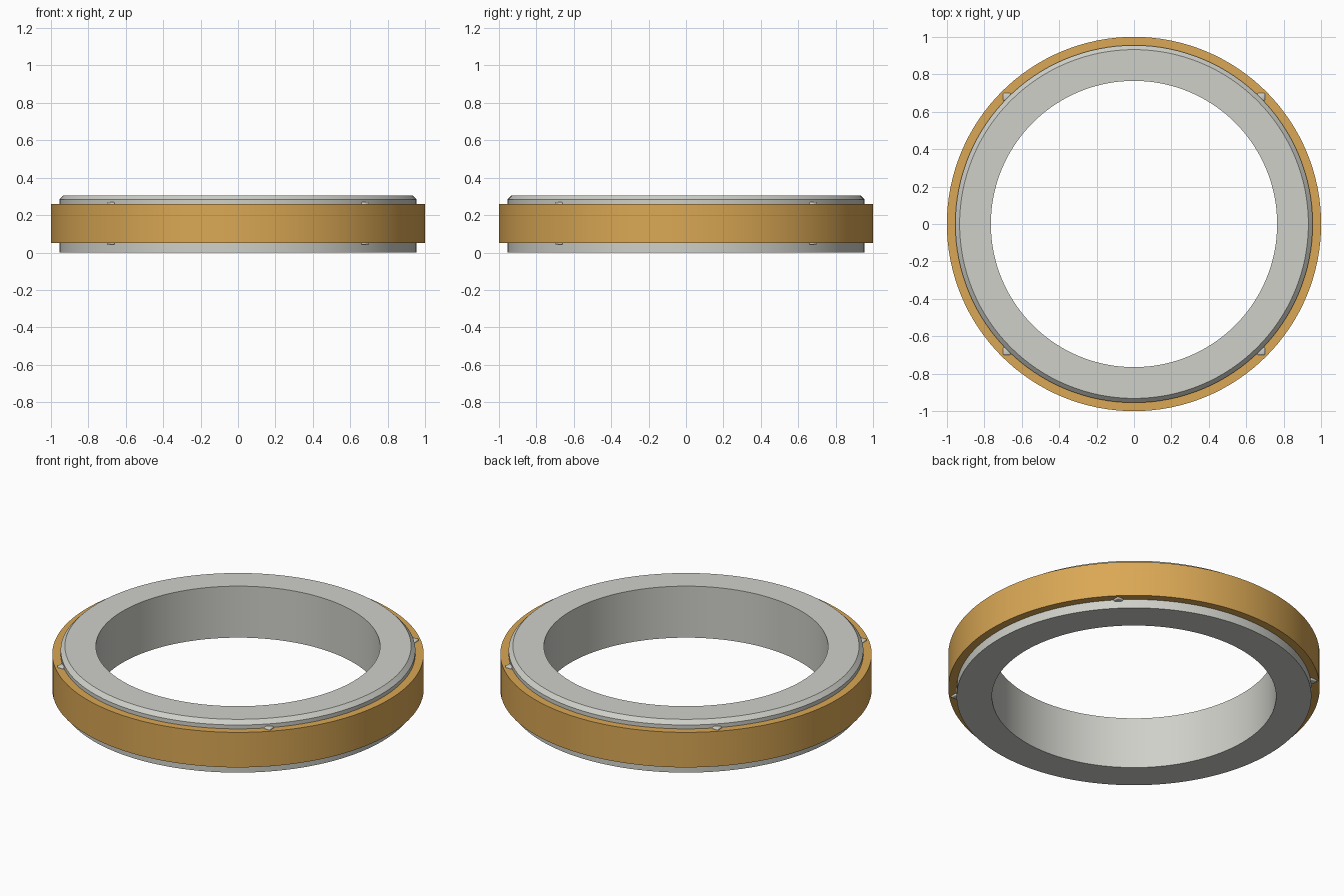
import bpy, bmesh, math

cube = bpy.data.objects.get("Cube")
if cube:
    bpy.data.objects.remove(cube, do_unlink=True)


def material(name, rgb):
    mat = bpy.data.materials.new(name)
    mat.use_nodes = True
    color = (*rgb, 1.0)
    mat.diffuse_color = color
    mat.node_tree.nodes["Principled BSDF"].inputs["Base Color"].default_value = color
    return mat


steel = material("light grey", (0.63, 0.63, 0.59))
gold = material("gold", (0.70, 0.39, 0.09))


def finish(name, bm, mat, angle):
    bmesh.ops.recalc_face_normals(bm, faces=bm.faces)
    mesh = bpy.data.meshes.new(name)
    bm.to_mesh(mesh)
    bm.free()
    mesh.materials.append(mat)
    obj = bpy.data.objects.new(name, mesh)
    bpy.context.collection.objects.link(obj)
    bpy.ops.object.select_all(action="DESELECT")
    obj.select_set(True)
    bpy.context.view_layer.objects.active = obj
    bpy.ops.object.shade_smooth_by_angle(angle=math.radians(angle))
    return obj


def turned_ring(name, profile, mat, steps=128):
    """Revolve a closed (radius, height) profile around z."""
    bm = bmesh.new()
    verts = [bm.verts.new((r, 0, z)) for r, z in profile]
    edges = [bm.edges.new((v, verts[i - 1])) for i, v in enumerate(verts)]
    bmesh.ops.spin(bm, geom=verts + edges, axis=(0, 0, 1), cent=(0, 0, 0),
                   angle=math.tau, steps=steps, use_merge=True)
    bmesh.ops.remove_doubles(bm, verts=bm.verts, dist=0.0001)
    return finish(name, bm, mat, 25)


# Inner ring with a chamfered upper rim
turned_ring("inner_ring", [(0.765, 0), (0.955, 0), (0.955, 0.283),
                           (0.932, 0.306), (0.765, 0.306)], steel)

# Band around the outside
turned_ring("outer_band", [(0.953, 0.052), (1.0, 0.052),
                           (1.0, 0.26), (0.953, 0.26)], gold)

# Four small retaining keys that peek out above and below the band
for side, sx in (("left", 1), ("right", -1)):
    for end, sy in (("front", -1), ("back", 1)):
        bm = bmesh.new()
        bmesh.ops.create_cube(bm, size=1)
        bmesh.ops.scale(bm, verts=bm.verts, vec=(0.04, 0.04, 0.228))
        bmesh.ops.bevel(bm, geom=bm.edges[:], offset=0.005, segments=2,
                        profile=0.5, affect="EDGES")
        bmesh.ops.translate(bm, verts=bm.verts, vec=(sx * 0.68, sy * 0.68, 0.156))
        finish(f"{end}_{side}_key", bm, steel, 50)
